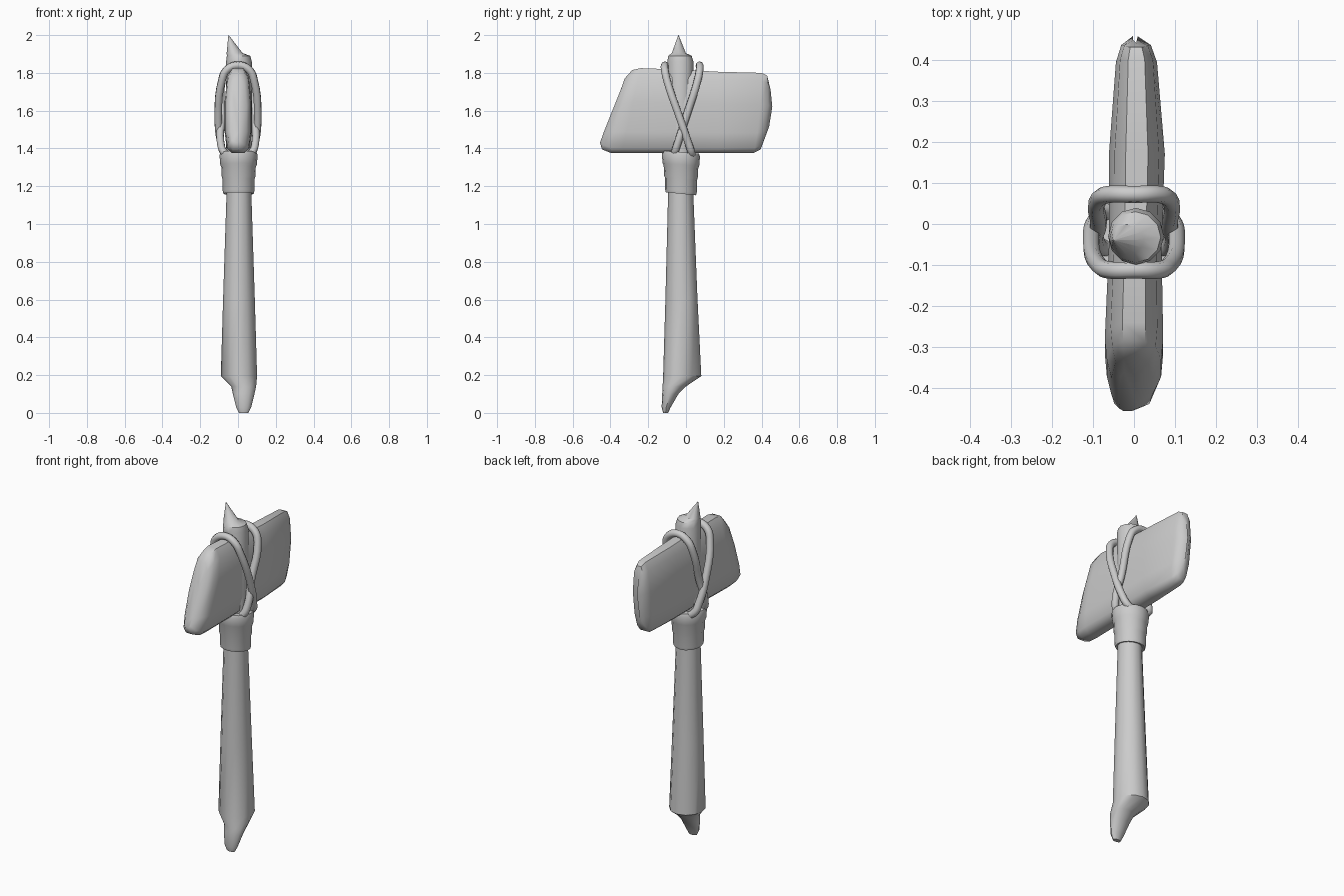
import bpy, bmesh
from math import sin, cos, tau, radians

if "Cube" in bpy.data.objects:
    bpy.data.objects.remove(bpy.data.objects["Cube"])


def loft(name, rings, angle=40):
    """Skin a list of equal-length point rings and cap both ends."""
    bm = bmesh.new()
    vr = [[bm.verts.new(p) for p in r] for r in rings]
    n = len(vr[0])
    for a, b in zip(vr, vr[1:]):
        for i in range(n):
            j = (i + 1) % n
            bm.faces.new((a[i], a[j], b[j], b[i]))
    bm.faces.new(vr[0][::-1])
    bm.faces.new(vr[-1])
    bmesh.ops.recalc_face_normals(bm, faces=bm.faces)
    me = bpy.data.meshes.new(name)
    bm.to_mesh(me)
    bm.free()
    ob = bpy.data.objects.new(name, me)
    bpy.context.collection.objects.link(ob)
    activate(ob)
    bpy.ops.object.shade_smooth_by_angle(angle=radians(angle))
    return ob


def activate(ob):
    bpy.ops.object.select_all(action='DESELECT')
    bpy.context.view_layer.objects.active = ob
    ob.select_set(True)


def ellipse(z, cx, cy, rx, ry, n=12, tilt=0.0):
    pts = [(cos(tau * i / n), sin(tau * i / n)) for i in range(n)]
    return [(cx + rx * c, cy + ry * s, z + tilt * s) for c, s in pts]


# Wooden handle: slanted broken foot, tapered shaft, splintered off-centre tip
handle = [
    (0.00, 0.03, -0.108, 0.025, 0.013),
    (0.03, 0.03, -0.105, 0.040, 0.024),
    (0.10, 0.03, -0.083, 0.057, 0.043),
    (0.14, 0.03, -0.062, 0.066, 0.062),
    (0.195, 0.005, -0.020, 0.096, 0.101),
    (0.60, 0.005, -0.024, 0.084, 0.085),
    (1.15, 0.005, -0.028, 0.066, 0.067),
    (1.50, 0.005, -0.030, 0.068, 0.068),
    (1.86, 0.005, -0.030, 0.068, 0.069),
    (1.89, 0.003, -0.032, 0.062, 0.062),
    (1.905, -0.018, -0.038, 0.042, 0.037),
    (2.00, -0.05, -0.040, 0.001, 0.001),
]
loft("handle", [ellipse(*h) for h in handle])

# Binding collar under the stone: two wrapped bands
collar = [
    (1.165, 0.066), (1.16, 0.080), (1.175, 0.084), (1.235, 0.084), (1.25, 0.089),
    (1.30, 0.091), (1.315, 0.097), (1.365, 0.101), (1.38, 0.096), (1.38, 0.066),
]
loft("collar", [ellipse(z, 0.003, -0.027, r, r, 16, -0.008) for z, r in collar])

# Stone axe head lofted along y: bottom (y, z), top (y, z), half width, bulge, x centre
head = [
    (-0.455, 1.43, -0.36, 1.66, 0.022, -0.005, -0.015),
    (-0.445, 1.395, -0.325, 1.77, 0.050, 0, -0.005),
    (-0.40, 1.377, -0.285, 1.815, 0.066, 0, 0),
    (-0.34, 1.375, -0.24, 1.825, 0.071, 0, 0),
    (-0.05, 1.375, -0.05, 1.818, 0.064, 0, 0.003),
    (0.17, 1.375, 0.17, 1.806, 0.068, 0, 0.007),
    (0.36, 1.377, 0.40, 1.80, 0.050, 0.01, 0.006),
    (0.395, 1.395, 0.43, 1.785, 0.036, 0.02, 0.005),
    (0.41, 1.44, 0.44, 1.74, 0.006, 0.03, 0.003),
]
half = [(0.45, 0.0), (0.85, 0.06), (1.0, 0.25), (1.0, 0.6), (0.8, 0.9), (0.4, 1.0)]
section = half + [(-u, v) for u, v in reversed(half)]


def stone_ring(yb, zb, yt, zt, w, bulge, cx):
    return [(cx + u * w, yb + (yt - yb) * v + bulge * 4 * v * (1 - v),
             zb + (zt - zb) * v) for u, v in section]


loft("stone_head", [stone_ring(*h) for h in head], 50)


# Two rope loops that cross over the handle on both sides
def rope(name, y_top, y_low, x_mid):
    side = [(0.06, 0.0, 1.815), (0.085, 0.08, 1.76), (x_mid, 0.56, 1.56),
            (0.093, 0.85, 1.44), (0.07, 1.0, 1.375)]
    right = [(x, y_top + (y_low - y_top) * t, z) for x, t, z in side]
    left = [(-x, y, z) for x, y, z in reversed(right)]
    path = [(0.0, y_top, 1.84)] + right + [(0.0, y_low, 1.35)] + left
    cu = bpy.data.curves.new(name, 'CURVE')
    cu.dimensions = '3D'
    cu.bevel_depth = 0.021
    cu.bevel_resolution = 2
    cu.resolution_u = 5
    sp = cu.splines.new('BEZIER')
    sp.bezier_points.add(len(path) - 1)
    for bp, p in zip(sp.bezier_points, path):
        bp.co = p
        bp.handle_left_type = bp.handle_right_type = 'AUTO'
    sp.use_cyclic_u = True
    ob = bpy.data.objects.new(name, cu)
    bpy.context.collection.objects.link(ob)
    activate(ob)
    bpy.ops.object.convert(target='MESH')
    bpy.ops.object.shade_smooth()


rope("rope_front", -0.112, 0.03, 0.104)
rope("rope_back", 0.072, -0.06, 0.086)
